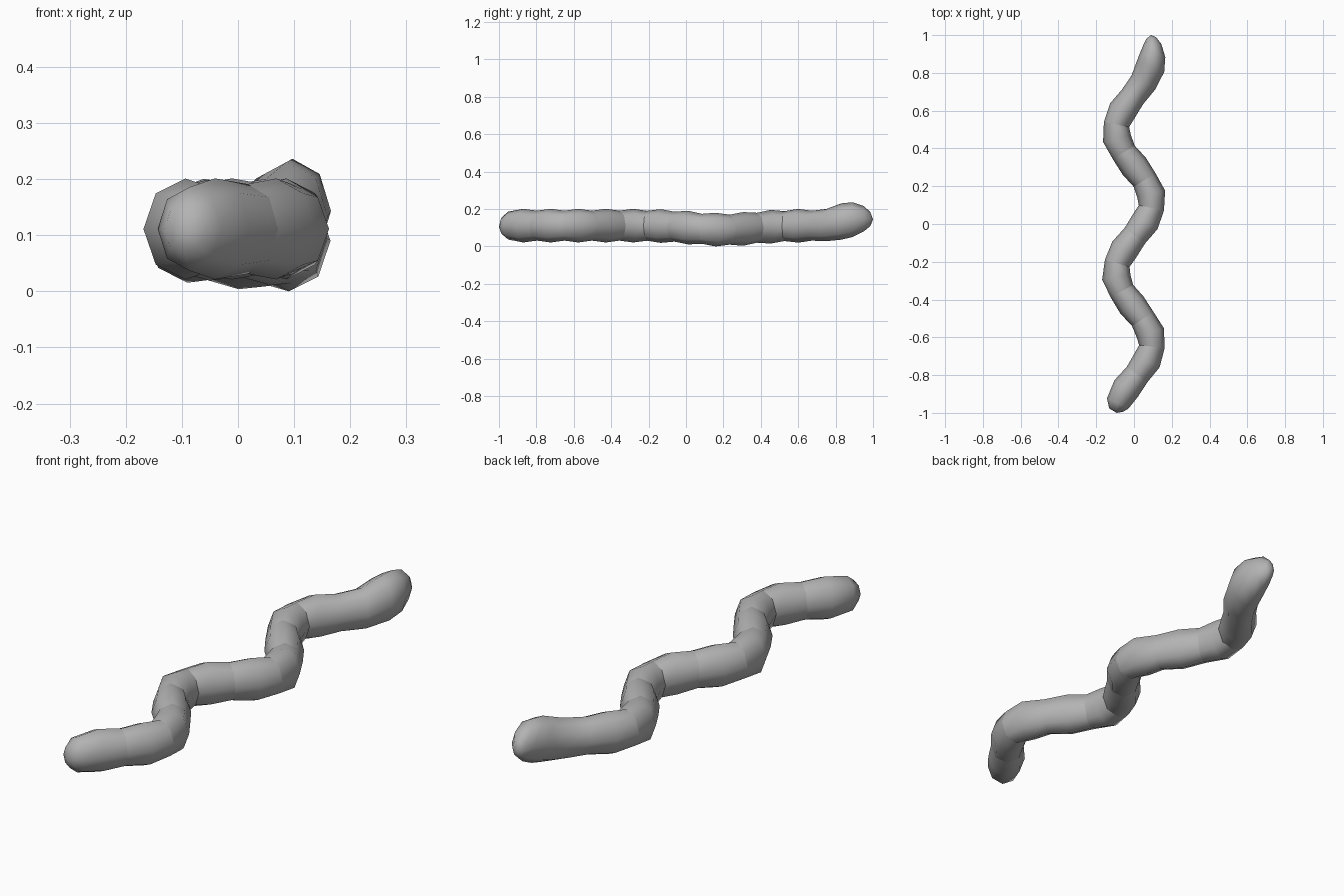
import bpy, bmesh, math
from mathutils import Vector

cube = bpy.data.objects.get("Cube")
if cube:
    bpy.data.objects.remove(cube)

SIDES = 8
PERIOD = 0.75
STEP = 0.147

grey = bpy.data.materials.new("worm_grey")
grey.use_nodes = True
colour = (0.45, 0.45, 0.45, 1)
grey.diffuse_color = colour
grey.node_tree.nodes["Principled BSDF"].inputs["Base Color"].default_value = colour


def spine(y):
    """Centre of the wriggling body at y."""
    x = 0.096 * math.cos(math.tau * (y - 0.12) / PERIOD)
    z = 0.115 - 0.022 * math.exp(-((y - 0.2) / 0.22) ** 2)
    return Vector((x, y, z))


# Each ring: centre, half width, half height, crease flag
rings = []

# Rounded tail
for y, size in ((-0.985, 0.5), (-0.95, 0.83)):
    rings.append((spine(y), 0.076 * size, 0.09 * size, False))

# Body segments: a bulge followed by a creased groove
for i in range(11):
    y = -0.87 + i * STEP
    rings.append((spine(y), 0.076, 0.09, False))
    rings.append((spine(y + STEP / 2), 0.068, 0.08, i < 10))

# Raised head
for x, y, z, w, h in ((0.05, 0.75, 0.118, 0.073, 0.086),
                      (0.086, 0.83, 0.137, 0.078, 0.097),
                      (0.097, 0.89, 0.147, 0.069, 0.093),
                      (0.097, 0.95, 0.152, 0.048, 0.068),
                      (0.092, 0.985, 0.15, 0.026, 0.038)):
    rings.append((Vector((x, y, z)), w, h, False))

# Skin the rings
bm = bmesh.new()
loops = []
for i, (centre, w, h, crease) in enumerate(rings):
    along = rings[min(i + 1, len(rings) - 1)][0] - rings[max(i - 1, 0)][0]
    side = Vector((along.y, -along.x, 0)).normalized()
    loop = []
    for k in range(SIDES):
        a = math.tau * k / SIDES
        loop.append(bm.verts.new(centre + side * w * math.cos(a)
                                 + Vector((0, 0, h * math.sin(a)))))
    loops.append(loop)

for lower, upper in zip(loops, loops[1:]):
    for k in range(SIDES):
        n = (k + 1) % SIDES
        bm.faces.new((lower[k], lower[n], upper[n], upper[k]))

# Close both ends with a fan to a tip
for loop, tip in ((loops[0], (-0.092, -1, 0.108)), (loops[-1], (0.09, 1, 0.148))):
    point = bm.verts.new(tip)
    for k in range(SIDES):
        bm.faces.new((loop[k], loop[(k + 1) % SIDES], point))

bmesh.ops.recalc_face_normals(bm, faces=bm.faces[:])
for face in bm.faces:
    face.smooth = True

# Sharp creases in the grooves
for loop, ring in zip(loops, rings):
    if ring[3]:
        for k in range(SIDES):
            bm.edges.get((loop[k], loop[(k + 1) % SIDES])).smooth = False

# Rest the lowest point on the ground
low = min(v.co.z for v in bm.verts)
bmesh.ops.translate(bm, verts=bm.verts[:], vec=(0, 0, -low))

mesh = bpy.data.meshes.new("worm_body")
bm.to_mesh(mesh)
bm.free()
mesh.materials.append(grey)
bpy.context.collection.objects.link(bpy.data.objects.new("worm_body", mesh))
